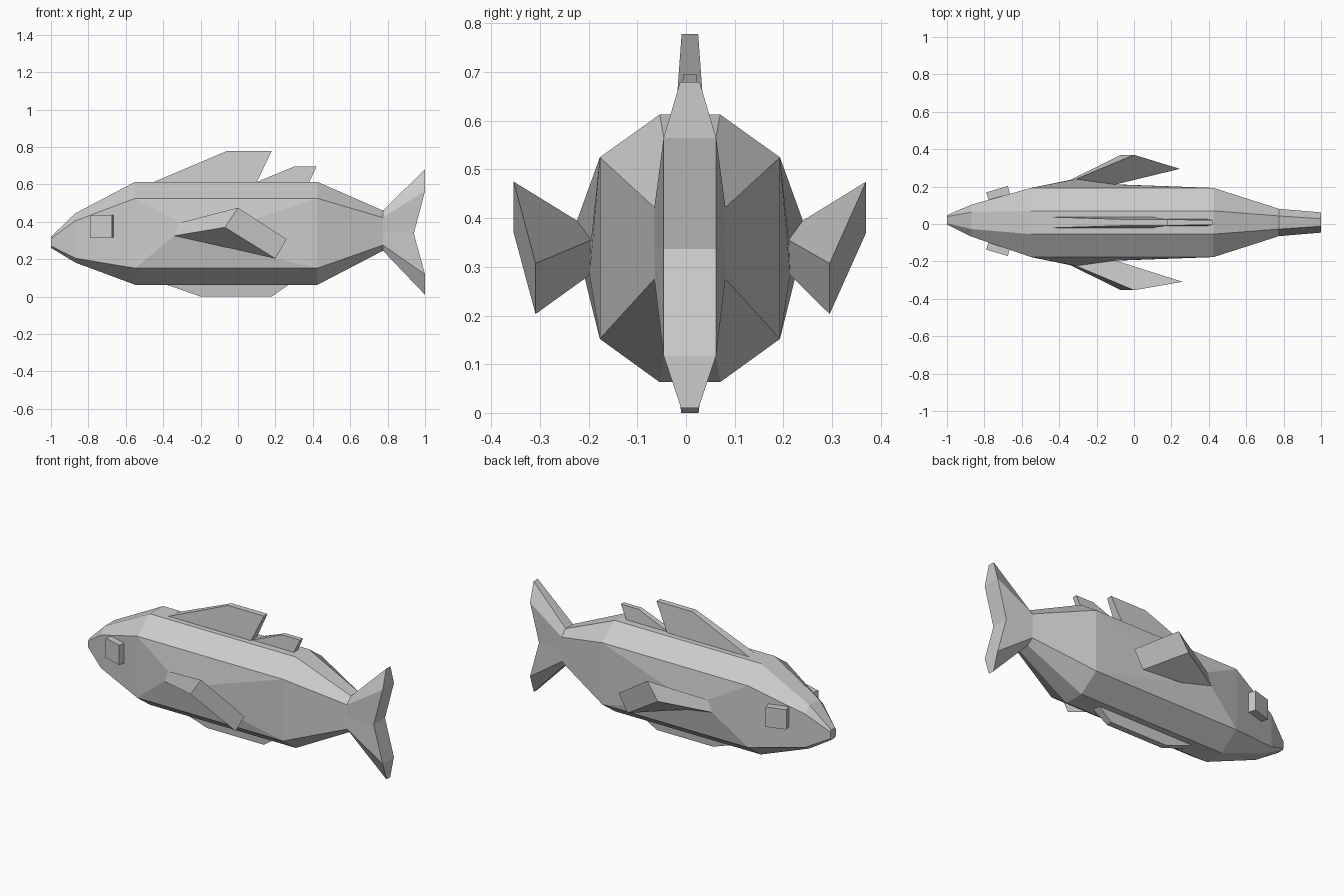
import bpy, bmesh
from mathutils import Vector

cube = bpy.data.objects.get("Cube")
if cube:
    bpy.data.objects.remove(cube, do_unlink=True)

MID = 0.008  # y of the fish's centre plane

grey = bpy.data.materials.new("light_grey")
grey.use_nodes = True
colour = (0.6, 0.6, 0.6, 1)
grey.diffuse_color = colour
grey.node_tree.nodes["Principled BSDF"].inputs["Base Color"].default_value = colour


def finish(name, bm):
    bmesh.ops.recalc_face_normals(bm, faces=bm.faces)
    mesh = bpy.data.meshes.new(name)
    bm.to_mesh(mesh)
    bm.free()
    mesh.materials.append(grey)
    obj = bpy.data.objects.new(name, mesh)
    bpy.context.collection.objects.link(obj)
    return obj


def add_ring(bm, points):
    return [bm.verts.new(p) for p in points]


def bridge(bm, a, b):
    """Quads between two closed rings of equal length."""
    faces = []
    for i in range(len(a)):
        j = (i + 1) % len(a)
        faces.append(bm.faces.new((a[i], a[j], b[j], b[i])))
    return faces


def both_sides(half, centre=MID):
    """Close a top-to-bottom half outline of (x, half width, z) around the centre."""
    right = [(x, centre - w, z) for x, w, z in half]
    left = [(x, centre + w, z) for x, w, z in reversed(half)]
    return right + left


# Body: eight-sided sections, with the pectoral fins drawn out of the flank faces
# x, centre, flat half width, flank half width, top, shoulder, lower shoulder, bottom
sections = [
    (-1.0, 0.022, 0.018, 0.025, 0.32, 0.31, 0.27, 0.26),
    (-0.87, 0.018, 0.045, 0.085, 0.445, 0.405, 0.205, 0.182),
    (-0.55, MID, 0.062, 0.185, 0.613, 0.525, 0.152, 0.063),
    (0.425, MID, 0.062, 0.185, 0.613, 0.525, 0.152, 0.063),
    (0.775, MID, 0.035, 0.073, 0.46, 0.422, 0.275, 0.245),
]
bm = bmesh.new()
rings = []
for x, centre, flat, flank, top, shoulder, lower, bottom in sections:
    half = [(x, flat, top), (x, flank, shoulder), (x, flank, lower), (x, flat, bottom)]
    rings.append(add_ring(bm, both_sides(half, centre)))
bm.faces.new(rings[0])
bm.faces.new(rings[-1])
strips = [bridge(bm, a, b) for a, b in zip(rings, rings[1:])]
for face in (strips[2][1], strips[2][5]):
    bm.faces.remove(face)

# Pectoral fins: corners run front lower, front upper, rear upper, rear lower
fin_base = [(-0.34, 0.228, 0.325), (-0.31, 0.232, 0.395),
            (-0.10, 0.203, 0.355), (-0.15, 0.206, 0.283)]
fin_tip = [(-0.07, 0.362, 0.37), (0.0, 0.362, 0.475),
           (0.26, 0.317, 0.307), (0.2, 0.317, 0.203)]
front, rear = rings[2], rings[3]
for side, lo, hi in ((-1, 2, 1), (1, 5, 6)):
    flank = [front[lo], front[hi], rear[hi], rear[lo]]
    base = add_ring(bm, [(x, MID + side * w, z) for x, w, z in fin_base])
    lift = 0.03 if side > 0 else 0
    tip = add_ring(bm, [(x - lift / 2 * (x > 0.1), MID + side * (w - lift * (x > 0.1)), z)
                        for x, w, z in fin_tip])
    bridge(bm, flank, base)
    bridge(bm, base, tip)
    bm.faces.new(tip)
finish("body_with_side_fins", bm)

# Tail: flares from the narrow stem to a notched rear edge
stem = [(0.775, 0.035, 0.46), (0.775, 0.073, 0.422), (0.775, 0.073, 0.345),
        (0.775, 0.073, 0.275), (0.775, 0.035, 0.245)]
rear_edge = [(1.0, 0.02, 0.68), (1.0, 0.054, 0.565), (0.94, 0.054, 0.337),
             (1.0, 0.054, 0.118), (1.0, 0.018, 0.01)]
bm = bmesh.new()
stem_ring = add_ring(bm, both_sides(stem))
end_ring = add_ring(bm, both_sides(rear_edge))
bridge(bm, stem_ring, end_ring)
for i in range(4):
    bm.faces.new((end_ring[i], end_ring[i + 1], end_ring[8 - i], end_ring[9 - i]))
finish("tail", bm)


# Upright fins: tapered plates, outline given as two root and two tip corners
def upright_fin(name, outline, widths):
    bm = bmesh.new()
    sides = [add_ring(bm, [(x, MID + s * w, z) for (x, z), w in zip(outline, widths)])
             for s in (-1, 1)]
    bridge(bm, *sides)
    for ring in sides:
        bm.faces.new(ring)
    finish(name, bm)


upright_fin("main_back_fin", [(-0.48, 0.6), (-0.06, 0.778), (0.18, 0.778), (0.095, 0.6)],
            (0.03, 0.017, 0.017, 0.03))
upright_fin("small_back_fin", [(0.07, 0.6), (0.3, 0.695), (0.42, 0.695), (0.375, 0.6)],
            (0.02, 0.014, 0.014, 0.02))
upright_fin("belly_fin", [(-0.4, 0.07), (-0.2, 0.0), (0.18, 0.0), (0.28, 0.07)],
            (0.025, 0.018, 0.018, 0.025))

# Eyes: square blocks lying against the slanted cheeks
for side, name in ((-1, "right_eye"), (1, "left_eye")):
    outer = [Vector((-0.79, 0.153, 0)), Vector((-0.675, 0.187, 0))]
    inward = Vector((0.025, -0.085, 0))
    plan = outer + [p + inward for p in reversed(outer)]
    bm = bmesh.new()
    levels = [add_ring(bm, [(p.x, 0.016 + side * p.y, z) for p in plan])
              for z in (0.315, 0.435)]
    bridge(bm, *levels)
    for ring in levels:
        bm.faces.new(ring)
    finish(name, bm)
